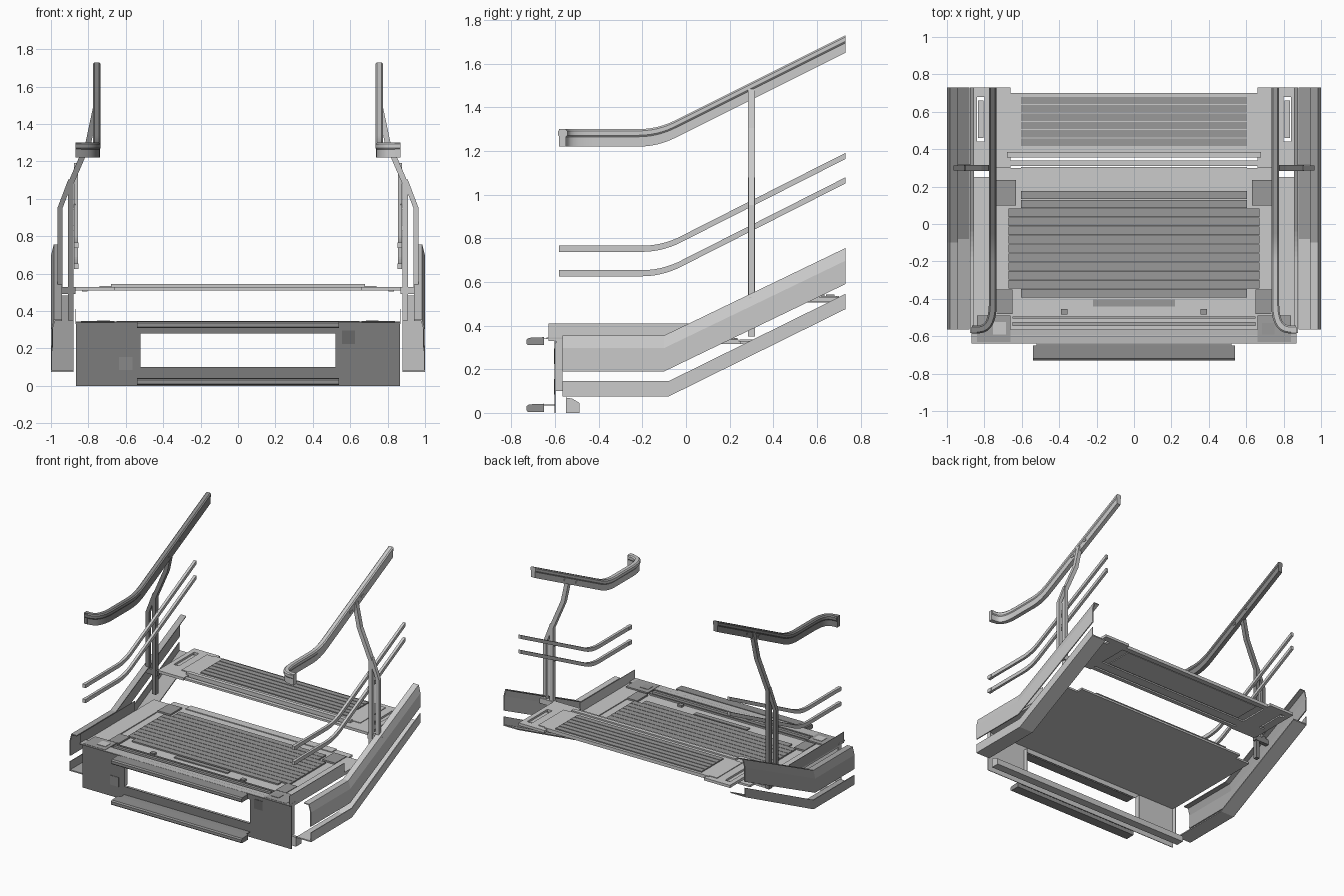
import bpy, bmesh
from mathutils import Vector


def grey(v):
    if v is None:
        return None
    key = "grey_%02d" % int(v * 100)
    m = bpy.data.materials.get(key) or bpy.data.materials.new(key)
    m.diffuse_color = (v, v, v, 1)
    return m


def finish(name, bm, mirror=False, smooth=False, tone=None, left=None):
    """Make the object; the mirrored left half may have its own grey."""
    bmesh.ops.recalc_face_normals(bm, faces=bm.faces)
    if mirror:
        geom = bmesh.ops.duplicate(bm, geom=bm.verts[:] + bm.edges[:] + bm.faces[:])["geom"]
        for v in geom:
            if isinstance(v, bmesh.types.BMVert):
                v.co.x *= -1
        faces = [f for f in geom if isinstance(f, bmesh.types.BMFace)]
        bmesh.ops.reverse_faces(bm, faces=faces)
        if left:
            for f in faces:
                f.material_index = 1
    me = bpy.data.meshes.new(name)
    bm.to_mesh(me)
    bm.free()
    if tone:
        me.materials.append(grey(tone))
        if left:
            me.materials.append(grey(left))
    ob = bpy.data.objects.new(name, me)
    bpy.context.collection.objects.link(ob)
    if smooth:
        bpy.context.view_layer.objects.active = ob
        ob.select_set(True)
        bpy.ops.object.shade_smooth_by_angle(angle=0.5)
        ob.select_set(False)
    return ob


def boxes(name, items, mirror=False, **kw):
    """One object from several (x0, x1, y0, y1, z0, z1) boxes."""
    bm = bmesh.new()
    for x0, x1, y0, y1, z0, z1 in items:
        for v in bmesh.ops.create_cube(bm, size=1)["verts"]:
            v.co = (x1 if v.co.x > 0 else x0, y1 if v.co.y > 0 else y0, z1 if v.co.z > 0 else z0)
    return finish(name, bm, mirror, **kw)


def sweep(name, path, section, up=(0, 0, 1), mirror=True, **kw):
    """Carry a closed section along a path; 'up' stays fixed so ends are cut straight."""
    bm = bmesh.new()
    up = Vector(up)
    path = [Vector(p) for p in path]
    rings = []
    for i, p in enumerate(path):
        segs = []
        if i > 0:
            segs.append((p - path[i - 1]).cross(up).normalized())
        if i < len(path) - 1:
            segs.append((path[i + 1] - p).cross(up).normalized())
        side = sum(segs, Vector()).normalized()
        side /= side.dot(segs[0])
        rings.append([bm.verts.new(p + side * a + up * b) for a, b in section])
    n = len(section)
    for r, s in zip(rings, rings[1:]):
        for k in range(n):
            bm.faces.new((r[k], r[(k + 1) % n], s[(k + 1) % n], s[k]))
    bm.faces.new(rings[0])
    bm.faces.new(rings[-1][::-1])
    return finish(name, bm, mirror, **kw)


def rect(w, h):
    return [(-w / 2, -h / 2), (w / 2, -h / 2), (w / 2, h / 2), (-w / 2, h / 2)]


def arc(a, b, c, n=6):
    """Points of a quadratic bend from a to c with corner b."""
    a, b, c = Vector(a), Vector(b), Vector(c)
    return [a * (1 - t) ** 2 + b * 2 * t * (1 - t) + c * t * t for t in (i / n for i in range(n + 1))]


PANEL, RIB, NOSE = 0.2, 0.32, 0.28
RAIL = dict(tone=0.6, left=0.25)

# Front panel with its opening (dark face, light back), return flanges and square plates
for label, y0, y1, tone in (("front_panel", -0.602, -0.599, PANEL), ("front_panel_back", -0.599, -0.597, 1.0)):
    boxes(label, [(-0.865, -0.52, y0, y1, 0, 0.345), (0.52, 0.865, y0, y1, 0, 0.345),
                  (-0.52, 0.52, y0, y1, 0, 0.10), (-0.52, 0.52, y0, y1, 0.28, 0.345)], tone=tone)
boxes("opening_flange", [(0.52, 0.525, -0.597, -0.565, 0.10, 0.29)], True)
boxes("panel_side_return", [(0.86, 0.865, -0.597, -0.565, 0.10, 0.32)], True)
boxes("panel_square_plate_right", [(0.555, 0.625, -0.605, -0.602, 0.225, 0.295)], tone=0.14)
boxes("panel_square_plate_left", [(-0.635, -0.565, -0.605, -0.602, 0.085, 0.155)], tone=0.25)
boxes("front_lip", [(-0.87, 0.87, -0.64, -0.565, 0.338, 0.345)], tone=0.5)
sweep("bottom_sill", [(-0.865, 0, 0), (0.865, 0, 0)],
      [(0.55, 0), (0.487, 0), (0.487, 0.045), (0.52, 0.065), (0.55, 0.07)], mirror=False, tone=1.0)

# Front step nosings: a bar with a rounded edge and a plate behind it
for label, z in (("lower_nosing", 0.005), ("upper_nosing", 0.31)):
    sweep(label, [(-0.54, 0, z), (0.54, 0, z)],
          [(0.65, 0), (0.725, 0), (0.73, 0.006), (0.73, 0.026), (0.72, 0.034), (0.65, 0.037)],
          mirror=False, tone=NOSE)
    boxes(label + "_plate", [(-0.52, 0.52, -0.655, -0.60, z + 0.03, z + 0.034)], tone=NOSE)

# Lower platform with thin raised side walls
boxes("platform_floor", [(-0.865, 0.865, -0.595, 0.25, 0.315, 0.33), (-0.74, 0.74, 0.25, 0.30, 0.315, 0.33)])
boxes("platform_side_wall", [(0.865, 0.869, -0.63, 0.02, 0.33, 0.41)], True, tone=0.6, left=0.35)
boxes("platform_side_frame", [(0.735, 0.865, -0.56, 0.24, 0.33, 0.337)], True)

# Ribs and plates on the lower platform
ribs = []
for i in range(12):
    y = 0.155 - 0.0477 * i
    w = 0.605 if i in (0, 1, 11) else 0.67
    ribs.append((-w, w, y - 0.022, y + 0.022, 0.33, 0.34))
ribs.append((-0.22, 0.22, -0.44, -0.405, 0.33, 0.338))
boxes("platform_ribs", ribs, tone=RIB)
boxes("platform_corner_plates", [(0.63, 0.735, 0.10, 0.235, 0.33, 0.342),
                                 (0.65, 0.735, -0.48, -0.35, 0.33, 0.342)], True, tone=RIB)
boxes("platform_corner_cover_right", [(0.685, 0.75, -0.59, -0.53, 0.337, 0.35)], tone=RIB)
boxes("platform_corner_cover_left", [(-0.755, -0.685, -0.59, -0.525, 0.337, 0.35)])
boxes("platform_corner_surround", [(0.66, 0.84, -0.63, -0.49, 0.337, 0.347)], True, tone=0.35)
boxes("platform_stops", [(0.355, 0.39, -0.485, -0.455, 0.33, 0.345)], True, tone=RIB)
boxes("platform_cross_bars", [(-0.65, 0.65, -0.505, -0.495, 0.33, 0.342),
                              (-0.65, 0.65, -0.545, -0.525, 0.33, 0.347)], tone=0.4)
boxes("platform_back_strip", [(-0.605, 0.605, 0.245, 0.305, 0.33, 0.336)])

# Upper step with ribs, nosing, and a light inset framed underneath
boxes("upper_step", [(-0.68, 0.68, 0.37, 0.70, 0.52, 0.535)])
boxes("upper_step_ribs", [(-0.605, 0.605, y - 0.0195, y + 0.0195, 0.535, 0.543)
                          for y in (0.66 - 0.0445 * i for i in range(6))], tone=RIB)
boxes("upper_step_nosing", [(-0.68, 0.68, 0.355, 0.385, 0.51, 0.545), (-0.70, 0.70, 0.31, 0.34, 0.51, 0.525)], tone=0.6)
boxes("upper_step_frame", [(-0.68, 0.68, 0.37, 0.43, 0.51, 0.52), (-0.68, 0.68, 0.66, 0.70, 0.51, 0.52)])
boxes("upper_step_inset", [(-0.60, 0.60, 0.44, 0.65, 0.514, 0.52)], tone=1.0)
boxes("upper_step_side", [
    (0.66, 0.80, 0.30, 0.73, 0.51, 0.53), (0.84, 0.875, 0.30, 0.73, 0.51, 0.53),
    (0.80, 0.84, 0.30, 0.44, 0.51, 0.53), (0.80, 0.84, 0.68, 0.73, 0.51, 0.53),
    (0.805, 0.835, 0.46, 0.66, 0.505, 0.52), (0.675, 0.74, 0.39, 0.69, 0.53, 0.535)], True)

# Side skirts: two folded sheets following the slope, with a light underside
sweep("upper_skirt", [(0, -0.565, 0.19), (0, -0.10, 0.19), (0, 0.73, 0.59)],
      [(0.99, 0), (0.998, 0), (1.0, 0.107), (0.985, 0.165), (0.94, 0.165), (0.94, 0.158),
       (0.978, 0.158), (0.993, 0.107)], tone=0.65, left=0.4)
low = [(0, -0.565, 0.075), (0, -0.08, 0.075), (0, 0.73, 0.475)]
sweep("lower_skirt", low, [(0.88, 0.004), (0.994, 0.004), (0.994, 0), (1.0, 0), (1.0, 0.07), (0.994, 0.07),
                           (0.994, 0.009), (0.88, 0.009)], tone=0.65, left=0.4)
sweep("lower_skirt_underside", low, [(0.88, 0), (0.994, 0), (0.994, 0.004), (0.88, 0.004)], tone=1.0)

# Handrail: grip over a narrower web, curling outward at the front
grip = [(-0.016, -0.04), (0.016, -0.04), (0.016, 0.005), (0.021, 0.012), (0.021, 0.032),
        (0.013, 0.04), (-0.013, 0.04), (-0.021, 0.032), (-0.021, 0.012), (-0.016, 0.005)]
hand = [(0.865, -0.565, 1.26), (0.835, -0.565, 1.26)]
hand += arc((0.81, -0.56, 1.26), (0.757, -0.545, 1.26), (0.755, -0.43, 1.26))
hand += arc((0.755, -0.22, 1.26), (0.755, -0.13, 1.26), (0.755, -0.05, 1.30))
hand.append((0.755, 0.73, 1.69))
sweep("handrail", hand, grip, smooth=True, **RAIL)
boxes("handrail_end_block", [(0.84, 0.868, -0.583, -0.55, 1.22, 1.30)], True, **RAIL)

# Two middle rails
for label, z in (("mid_rail_high", 0.752), ("mid_rail_low", 0.64)):
    path = [(0.866, -0.58, z)] + arc((0.866, -0.2, z), (0.866, -0.12, z), (0.866, -0.04, z + 0.035))
    path.append((0.866, 0.73, z + 0.425))
    sweep(label, path, rect(0.02, 0.028))
    boxes(label + "_end", [(0.854, 0.878, -0.583, -0.545, z - 0.014, z + 0.014)], True)
    zc = z + 0.035 + 0.34 * 0.5
    boxes(label + "_bracket", [(0.87, 0.90, 0.29, 0.31, zc - 0.015, zc + 0.015)], True)

# Posts: a main post bent inward and an outer brace meeting it
sweep("post", [(0.895, 0.30, 0.35), (0.895, 0.30, 1.08), (0.80, 0.30, 1.30), (0.762, 0.30, 1.48)],
      rect(0.03, 0.032), up=(0, 1, 0), **RAIL)
sweep("post_brace", [(0.952, 0.30, 0.52), (0.952, 0.30, 0.95), (0.895, 0.30, 1.10)],
      rect(0.026, 0.026), up=(0, 1, 0), **RAIL)
boxes("post_foot", [(0.87, 0.99, 0.29, 0.32, 0.49, 0.53)], True, **RAIL)
boxes("handrail_clips", [(0.736, 0.776, 0.22, 0.25, 1.425, 1.44), (0.736, 0.776, 0.355, 0.385, 1.495, 1.51)], True, **RAIL)
